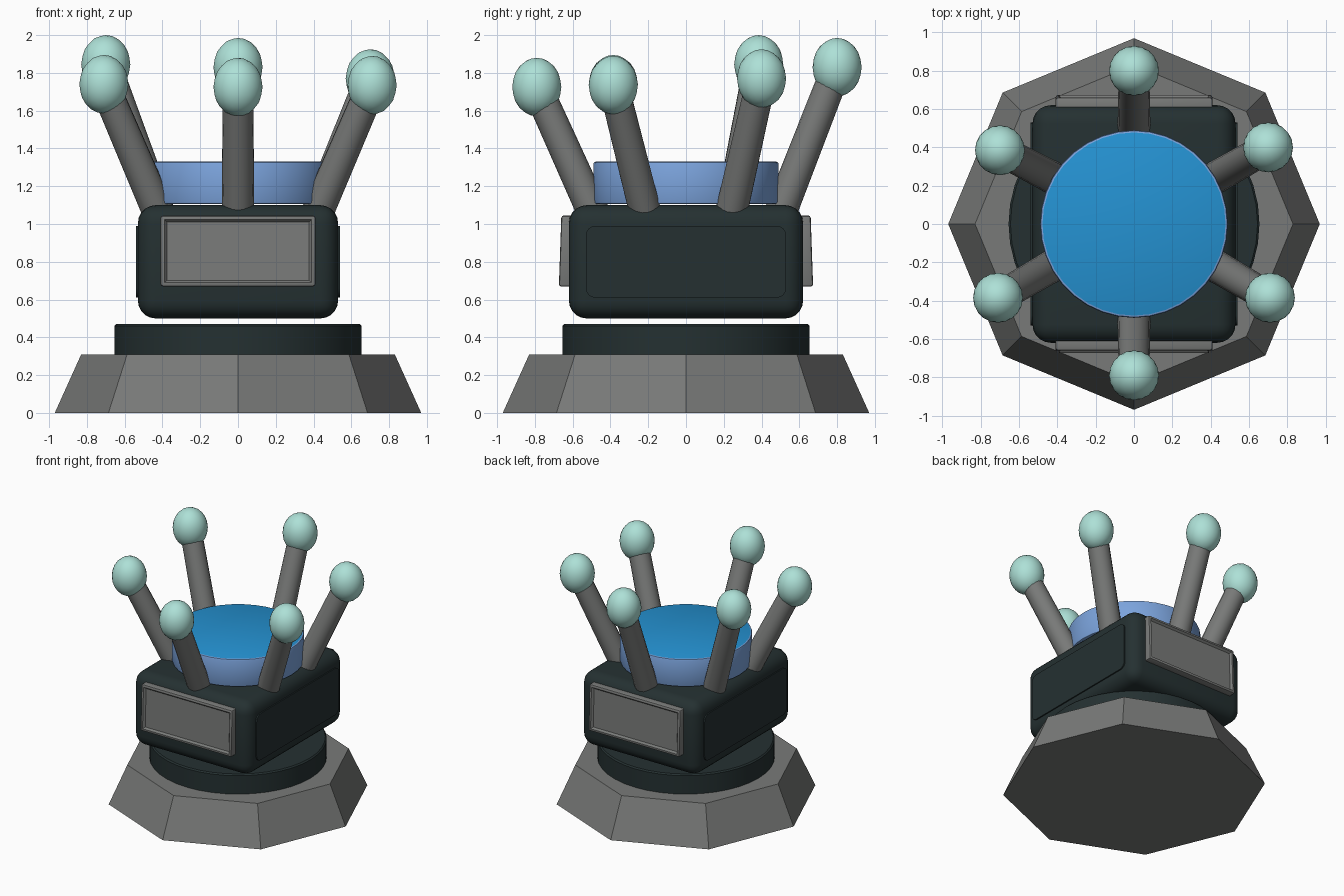
import bpy, bmesh, math
from mathutils import Vector, Matrix

cube = bpy.data.objects.get("Cube")
if cube:
    bpy.data.objects.remove(cube, do_unlink=True)


def material(name, r, g, b):
    m = bpy.data.materials.new(name)
    m.use_nodes = True
    m.diffuse_color = (r, g, b, 1)
    node = m.node_tree.nodes["Principled BSDF"]
    node.inputs["Base Color"].default_value = (r, g, b, 1)
    node.inputs["Roughness"].default_value = 0.7
    return m


GREY = material("stone grey", 0.19, 0.195, 0.19)
DARK = material("dark slate", 0.018, 0.03, 0.031)
BLUE = material("bright blue", 0.018, 0.29, 0.65)
PALE = material("pale blue", 0.20, 0.37, 0.72)
MINT = material("mint", 0.42, 0.75, 0.68)


def make(name, bm, *mats, smooth=None):
    bmesh.ops.recalc_face_normals(bm, faces=bm.faces)
    mesh = bpy.data.meshes.new(name)
    bm.to_mesh(mesh)
    bm.free()
    for m in mats:
        mesh.materials.append(m)
    obj = bpy.data.objects.new(name, mesh)
    bpy.context.collection.objects.link(obj)
    if smooth:
        bpy.ops.object.select_all(action="DESELECT")
        obj.select_set(True)
        bpy.context.view_layer.objects.active = obj
        bpy.ops.object.shade_smooth_by_angle(angle=math.radians(smooth))
    return obj


def frustum(sides, r_low, r_high, z_low, z_high):
    bm = bmesh.new()
    bmesh.ops.create_cone(bm, cap_ends=True, segments=sides, radius1=r_low,
                          radius2=r_high, depth=z_high - z_low)
    bmesh.ops.translate(bm, verts=bm.verts, vec=(0, 0, (z_low + z_high) / 2))
    return bm


def box(center, size):
    bm = bmesh.new()
    bmesh.ops.create_cube(bm, size=1)
    bmesh.ops.scale(bm, vec=size, verts=bm.verts)
    bmesh.ops.translate(bm, vec=center, verts=bm.verts)
    return bm


def bevel(bm, edges, width, segments):
    bmesh.ops.bevel(bm, geom=edges, offset=width, segments=segments,
                    profile=0.5, affect="EDGES")


# Octagonal foot and the round collar on it
make("base", frustum(8, 0.97, 0.83, 0.0, 0.31), GREY)
collar = frustum(40, 0.655, 0.655, 0.30, 0.47)
bevel(collar, [e for e in collar.edges if all(v.co.z > 0.4 for v in e.verts)], 0.01, 1)
make("collar", collar, DARK, smooth=35)

# Rounded body
body = box((0, 0, 0.8), (1.06, 1.24, 0.6))
bevel(body, body.edges[:], 0.095, 5)
make("body", body, DARK, smooth=40)

for sign, side, end in ((1, "left", "back"), (-1, "right", "front")):
    # Thin rounded plate on each side
    plate = box((sign * 0.525, 0, 0.8), (0.03, 1.06, 0.38))
    bevel(plate, [e for e in plate.edges
                  if abs(e.verts[0].co.x - e.verts[1].co.x) > 0.01], 0.05, 4)
    make(side + "_side_plate", plate, DARK, smooth=35)

    # Framed panel with a sunken middle at each end
    panel = box((0, sign * 0.62, 0.857), (0.82, 0.08, 0.375))
    for v in panel.verts:
        if abs(v.co.y) > 0.63:
            v.co.y += sign * (0.013 if v.co.z < 0.8 else 0)
    panel.normal_update()
    bevel(panel, panel.edges[:], 0.012, 2)
    panel.normal_update()
    face = max(panel.faces, key=lambda f: f.calc_area() * (f.normal.y * sign > 0.9))
    bmesh.ops.inset_region(panel, faces=[face], thickness=0.012, depth=0)
    bmesh.ops.inset_region(panel, faces=[face], thickness=0.018, depth=-0.016)
    make(end + "_panel", panel, GREY, smooth=30)

# Disc with a brighter top
disc = frustum(36, 0.49, 0.49, 1.105, 1.33)
bevel(disc, [e for e in disc.edges
             if abs(e.verts[0].co.z - e.verts[1].co.z) < 0.01], 0.012, 2)
disc.normal_update()
for f in disc.faces:
    f.material_index = 1 if f.normal.z > 0.95 else 0
make("disc", disc, PALE, BLUE, smooth=40)

# Six leaning arms, each with an egg-shaped tip
ARMS = {
    "front": ((0, -0.49, 1.06), (0, -0.79, 1.725)),
    "back": ((0, 0.50, 1.06), (0, 0.80, 1.83)),
    "front_left": ((0.42, -0.215, 1.06), (0.71, -0.385, 1.735)),
    "front_right": ((-0.42, -0.215, 1.06), (-0.71, -0.385, 1.74)),
    "back_left": ((0.42, 0.24, 1.06), (0.70, 0.40, 1.77)),
    "back_right": ((-0.42, 0.24, 1.06), (-0.70, 0.385, 1.845)),
}
for name, (foot, tip) in ARMS.items():
    foot, tip = Vector(foot), Vector(tip)
    axis = tip - foot
    arm = frustum(16, 0.086, 0.08, 0, axis.length)
    turn = axis.to_track_quat("Z", "Y").to_matrix().to_4x4()
    bmesh.ops.transform(arm, matrix=Matrix.Translation(foot) @ turn, verts=arm.verts)
    make(name + "_arm", arm, GREY, smooth=40)

    ball = bmesh.new()
    bmesh.ops.create_icosphere(ball, subdivisions=3, radius=1)
    bmesh.ops.scale(ball, vec=(0.13, 0.13, 0.155), verts=ball.verts)
    bmesh.ops.translate(ball, vec=tip, verts=ball.verts)
    make(name + "_tip", ball, MINT, smooth=60)
